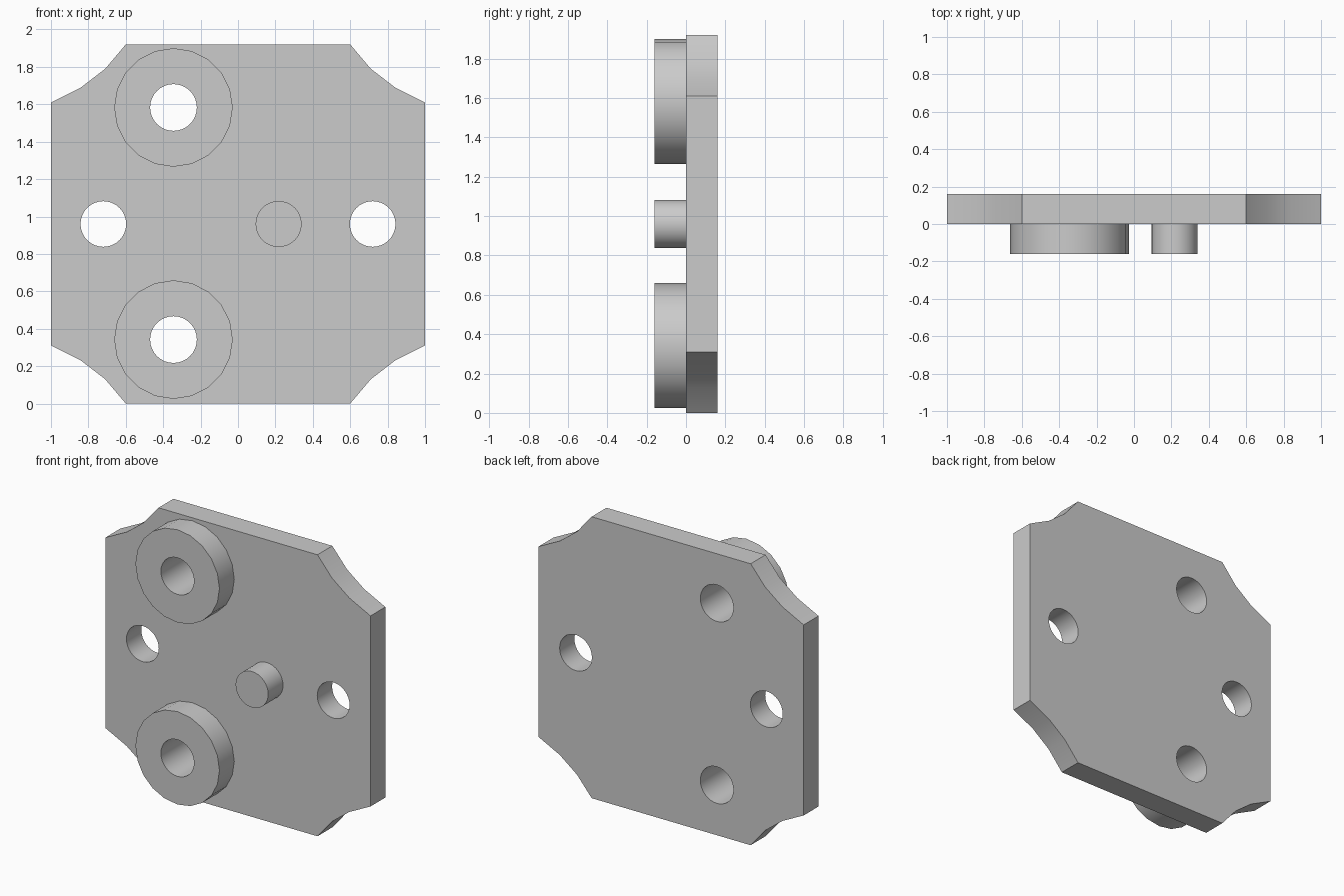
import bpy, bmesh
from math import cos, sin, tau, radians

if "Cube" in bpy.data.objects:
    bpy.data.objects.remove(bpy.data.objects["Cube"])

grey = bpy.data.materials.new("plain grey")
grey.use_nodes = True
grey.diffuse_color = (0.6, 0.6, 0.6, 1)
grey.node_tree.nodes["Principled BSDF"].inputs["Base Color"].default_value = (0.6, 0.6, 0.6, 1)

HEIGHT, MID, DEPTH = 1.92, 0.96, 0.16


def circle(x, z, radius, sides):
    return [(x + radius * cos(tau * i / sides), z + radius * sin(tau * i / sides))
            for i in range(sides)]


def slab(name, loops, y0, y1):
    """Fill an outline (first loop) with holes (other loops) and extrude it along y."""
    bm = bmesh.new()
    edges = []
    for loop in loops:
        verts = [bm.verts.new((x, y0, z)) for x, z in loop]
        edges += [bm.edges.new((v, verts[i - 1])) for i, v in enumerate(verts)]
    bmesh.ops.triangle_fill(bm, edges=edges, use_beauty=True, normal=(0, -1, 0))
    extruded = bmesh.ops.extrude_face_region(bm, geom=bm.faces[:])
    moved = [g for g in extruded["geom"] if isinstance(g, bmesh.types.BMVert)]
    bmesh.ops.translate(bm, verts=moved, vec=(0, y1 - y0, 0))
    bmesh.ops.recalc_face_normals(bm, faces=bm.faces[:])
    mesh = bpy.data.meshes.new(name)
    bm.to_mesh(mesh)
    bm.free()
    mesh.materials.append(grey)
    obj = bpy.data.objects.new(name, mesh)
    bpy.context.collection.objects.link(obj)
    bpy.ops.object.select_all(action="DESELECT")
    obj.select_set(True)
    bpy.context.view_layer.objects.active = obj
    bpy.ops.object.shade_smooth_by_angle(angle=radians(30))
    return obj


# Plate outline: one scooped corner mirrored to all four
corner = [(0.6, 0.96), (0.71, 0.83), (0.84, 0.73), (1.0, 0.65)]
right = corner + [(x, -z) for x, z in reversed(corner)]
outline = [(x, MID + z) for x, z in right + [(-x, z) for x, z in reversed(right)]]

# Bores go through both the bosses and the plate
BOSS_X = -0.345
boss_heights = {"lower_boss": 0.342, "upper_boss": 1.583}
bores = [circle(BOSS_X, z, 0.125, 32) for z in boss_heights.values()]
side_holes = [circle(x, MID, 0.122, 32) for x in (-0.72, 0.72)]

slab("base_plate", [outline] + bores + side_holes, 0, DEPTH)
for (name, z), bore in zip(boss_heights.items(), bores):
    slab(name, [circle(BOSS_X, z, 0.317, 20), bore], -DEPTH, 0)

# Solid locating pin
slab("locating_pin", [circle(0.217, MID, 0.123, 32)], -DEPTH, 0)
